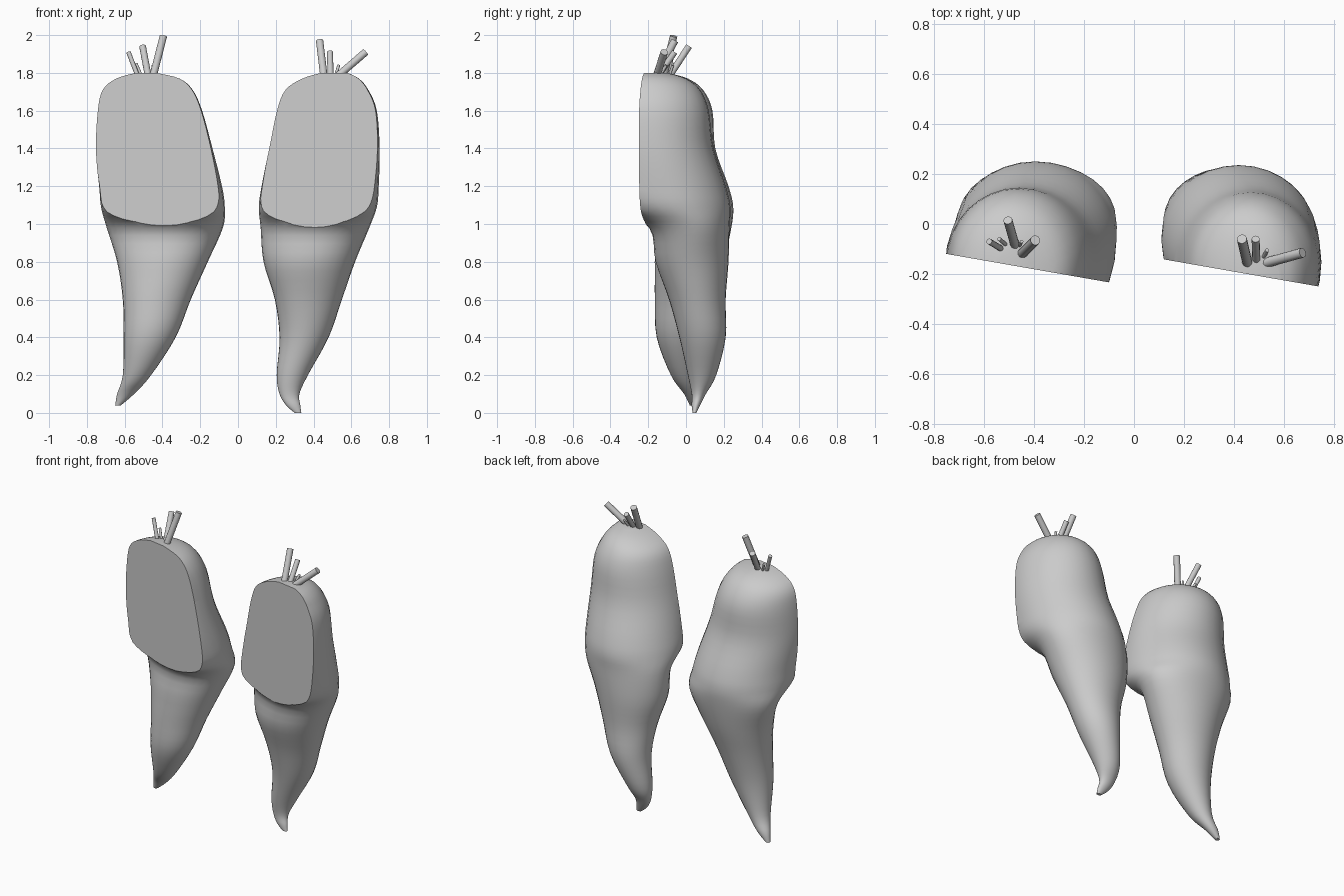
import bpy, bmesh, math
from mathutils import Vector

SLOPE = -0.175   # tilt of the vertical cut face in plan
SIDES = 32


def spline(rows, steps=4):
    """Catmull-Rom through the section rows."""
    out = []
    for i in range(len(rows) - 1):
        p0, p1 = rows[max(i - 1, 0)], rows[i]
        p2, p3 = rows[i + 1], rows[min(i + 2, len(rows) - 1)]
        for k in range(steps):
            t = k / steps
            out.append([0.5 * (2 * b + (c - a) * t + (2 * a - 5 * b + 4 * c - d) * t * t
                               + (3 * b - a - 3 * c + d) * t ** 3)
                        for a, b, c, d in zip(p0, p1, p2, p3)])
    return out + [list(rows[-1])]


def root(name, rows, plane_point):
    bm = bmesh.new()
    rings = []
    for z, x0, x1, yf, yb in spline(rows):
        cx, cy, a, b = (x0 + x1) / 2, (yf + yb) / 2, (x1 - x0) / 2, (yb - yf) / 2
        fade = min(max((z - 0.6) / 0.4, 0), 1)
        ring = []
        for k in range(SIDES):
            t = math.tau * k / SIDES
            dx, s = a * math.cos(t), math.sin(t)
            y = cy + b * s + SLOPE * dx * max(0, -s) * fade
            ring.append(bm.verts.new((cx + dx, y, z)))
        rings.append(ring)
    for r, q in zip(rings, rings[1:]):
        for k in range(SIDES):
            j = (k + 1) % SIDES
            bm.faces.new((r[k], r[j], q[j], q[k]))
    bm.faces.new(rings[0])
    bm.faces.new(rings[-1])
    bmesh.ops.recalc_face_normals(bm, faces=bm.faces)
    # slice the front off and close it with a flat face
    cut = bmesh.ops.bisect_plane(bm, geom=bm.verts[:] + bm.edges[:] + bm.faces[:],
                                 plane_co=plane_point, plane_no=(SLOPE, -1, 0), clear_outer=True)
    edges = [e for e in cut["geom_cut"] if isinstance(e, bmesh.types.BMEdge)]
    bmesh.ops.edgeloop_fill(bm, edges=edges)
    bmesh.ops.recalc_face_normals(bm, faces=bm.faces)
    me = bpy.data.meshes.new(name)
    bm.to_mesh(me)
    bm.free()
    ob = bpy.data.objects.new(name, me)
    bpy.context.collection.objects.link(ob)
    bpy.context.view_layer.objects.active = ob
    ob.select_set(True)
    bpy.ops.object.shade_smooth_by_angle(angle=math.radians(40))
    ob.select_set(False)


def stalk(name, p, q, r):
    p, q = Vector(p), Vector(q)
    d = q - p
    bpy.ops.mesh.primitive_cylinder_add(vertices=12, radius=r, depth=d.length, location=(p + q) / 2,
                                        rotation=d.to_track_quat('Z', 'Y').to_euler())
    bpy.context.object.name = name
    bpy.ops.object.shade_smooth_by_angle(angle=math.radians(40))
    bpy.context.object.select_set(False)


# left root: z, left, right, front, back
root("left_root", [
    (0.04, -0.65, -0.62, 0.02, 0.05),
    (0.10, -0.64, -0.55, -0.01, 0.06),
    (0.20, -0.61, -0.46, -0.08, 0.06),
    (0.40, -0.605, -0.33, -0.155, 0.09),
    (0.60, -0.61, -0.25, -0.165, 0.14),
    (0.80, -0.64, -0.16, -0.165, 0.20),
    (0.98, -0.695, -0.08, -0.17, 0.24),
    (1.09, -0.725, -0.07, -0.37, 0.25),
    (1.20, -0.735, -0.085, -0.43, 0.225),
    (1.40, -0.755, -0.135, -0.45, 0.155),
    (1.60, -0.745, -0.19, -0.45, 0.14),
    (1.71, -0.72, -0.24, -0.43, 0.09),
    (1.77, -0.65, -0.31, -0.39, 0.01),
    (1.80, -0.55, -0.43, -0.33, -0.10)], (-0.75, -0.12, 0))

# right root
root("right_root", [
    (0.0, 0.30, 0.335, 0.035, 0.055),
    (0.04, 0.255, 0.33, 0.03, 0.075),
    (0.10, 0.22, 0.325, 0.03, 0.105),
    (0.20, 0.205, 0.37, 0.01, 0.16),
    (0.40, 0.22, 0.48, -0.035, 0.21),
    (0.60, 0.195, 0.55, -0.09, 0.21),
    (0.80, 0.135, 0.62, -0.16, 0.225),
    (0.98, 0.12, 0.695, -0.19, 0.23),
    (1.09, 0.11, 0.735, -0.37, 0.235),
    (1.20, 0.125, 0.745, -0.43, 0.21),
    (1.40, 0.165, 0.75, -0.46, 0.145),
    (1.60, 0.205, 0.735, -0.47, 0.12),
    (1.71, 0.25, 0.69, -0.44, 0.075),
    (1.77, 0.34, 0.64, -0.40, 0.0),
    (1.80, 0.44, 0.58, -0.34, -0.10)], (0.11, -0.14, 0))

# cut leaf stalks
for i, (p, q, r) in enumerate([
        ((-0.45, -0.12, 1.78), (-0.395, -0.065, 1.995), 0.02),
        ((-0.475, -0.09, 1.78), (-0.505, 0.015, 1.94), 0.018),
        ((-0.53, -0.10, 1.78), (-0.58, -0.07, 1.91), 0.012),
        ((-0.51, -0.085, 1.78), (-0.54, -0.06, 1.85), 0.008),
        ((-0.46, -0.09, 1.78), (-0.45, -0.07, 1.84), 0.007),
        ((0.455, -0.16, 1.78), (0.432, -0.06, 1.97), 0.02),
        ((0.49, -0.15, 1.78), (0.487, -0.06, 1.91), 0.016),
        ((0.53, -0.155, 1.785), (0.675, -0.115, 1.91), 0.02),
        ((0.515, -0.14, 1.78), (0.533, -0.105, 1.84), 0.008)]):
    stalk(f"stalk_{i + 1}", p, q, r)
